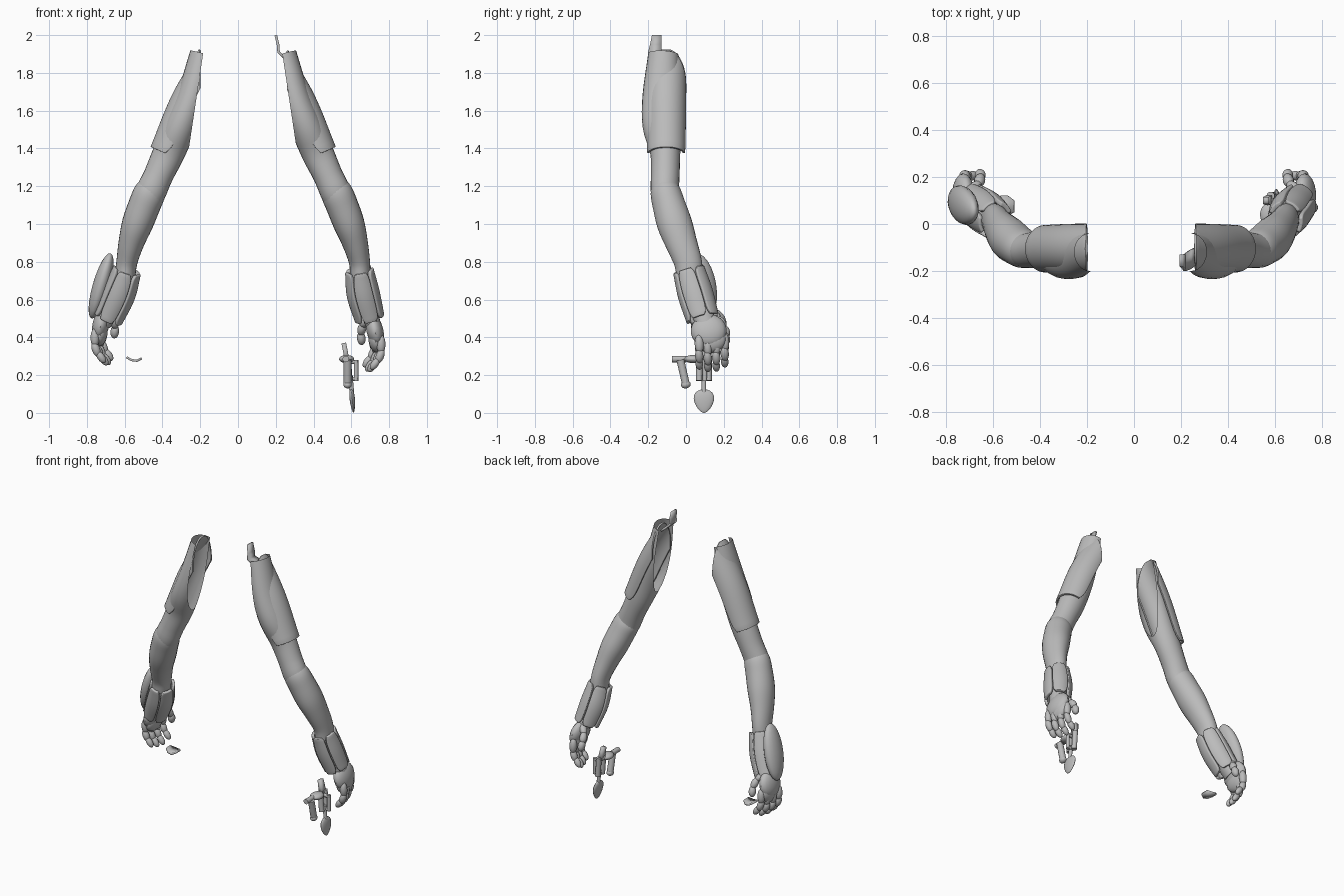
import bpy, bmesh, math, random
from mathutils import Vector

random.seed(4)
cube = bpy.data.objects.get("Cube")
if cube:
    bpy.data.objects.remove(cube, do_unlink=True)

grey = bpy.data.materials.new("plain grey")
grey.use_nodes = True
grey.diffuse_color = (0.5, 0.5, 0.5, 1)
grey.node_tree.nodes["Principled BSDF"].inputs["Base Color"].default_value = (0.5, 0.5, 0.5, 1)


def finish(name, bm, thick=0, bevel=0):
    """Turn a bmesh into a shaded object."""
    bmesh.ops.recalc_face_normals(bm, faces=bm.faces)
    mesh = bpy.data.meshes.new(name)
    bm.to_mesh(mesh)
    bm.free()
    mesh.materials.append(grey)
    ob = bpy.data.objects.new(name, mesh)
    bpy.context.collection.objects.link(ob)
    if thick:
        mod = ob.modifiers.new("thickness", "SOLIDIFY")
        mod.thickness, mod.offset = thick, 0
    if bevel:
        mod = ob.modifiers.new("soft edge", "BEVEL")
        mod.width, mod.segments = bevel, 3
    bpy.ops.object.select_all(action="DESELECT")
    ob.select_set(True)
    bpy.context.view_layer.objects.active = ob
    bpy.ops.object.shade_smooth_by_angle(angle=math.radians(40))
    return ob


def frame(d, side):
    """Axes across a direction: u points outward, v points back."""
    ref = Vector((0, 1, 0)) if abs(d.y) < 0.9 else Vector((1, 0, 0))
    v = (ref - d * ref.dot(d)).normalized()
    return d.cross(v) * side, v


def spline(rows, steps):
    """Smooth the rows with a Catmull-Rom curve."""
    rows = [Vector(r) for r in rows]
    ext = [2 * rows[0] - rows[1]] + rows + [2 * rows[-1] - rows[-2]]
    out = []
    for a, b, c, d in zip(ext, ext[1:], ext[2:], ext[3:]):
        for i in range(steps):
            t = i / steps
            out.append(0.5 * (2 * b + (c - a) * t + (2 * a - 5 * b + 4 * c - d) * t * t
                              + (3 * b - a - 3 * c + d) * t ** 3))
    return out + [rows[-1]]


def loft(name, rows, side=1, arc=None, thick=0, bevel=0, clip=None, cap=False,
         corner=0, steps=4, segs=24):
    """Sweep ellipses (x, y, z, outward radius, back radius); arc gives an open plate."""
    rows = spline(rows, steps)
    pts = [Vector(r[:3]) for r in rows]
    bm = bmesh.new()
    rings = []
    for i, r in enumerate(rows):
        d = (pts[min(i + 1, len(pts) - 1)] - pts[max(i - 1, 0)]).normalized()
        u, v = frame(d, side)
        mid, half = arc if arc else (0, 180)
        t = i / (len(rows) - 1)
        half *= 1 - corner * abs(2 * t - 1) ** 8
        n = segs + 1 if arc else segs
        angles = [math.radians(mid - half + 2 * half * k / segs) for k in range(n)]
        rings.append([bm.verts.new(pts[i] + u * r[3] * math.cos(a) + v * r[4] * math.sin(a))
                      for a in angles])
    for a, b in zip(rings, rings[1:]):
        for k in range(segs):
            j = (k + 1) % len(a)
            bm.faces.new((a[k], a[j], b[j], b[k]))
    if cap:
        bm.faces.new(rings[0])
        bm.faces.new(rings[-1])
    if clip:
        bmesh.ops.bisect_plane(bm, geom=bm.verts[:] + bm.edges[:] + bm.faces[:],
                               plane_co=clip[0], plane_no=clip[1], clear_inner=True)
    return finish(name, bm, thick, bevel)


def ellipsoid(name, a, b, ru, rv, side=1, taper=0):
    """Ellipsoid reaching from a to b, optionally narrower toward b."""
    a, b = Vector(a), Vector(b)
    d = (b - a).normalized()
    u, v = frame(d, side)
    bm = bmesh.new()
    bmesh.ops.create_uvsphere(bm, u_segments=18, v_segments=12, radius=1)
    for vert in bm.verts:
        x, y, z = vert.co
        k = 1 - taper * z
        vert.co = (a + b) / 2 + u * x * ru * k + v * y * rv * k + d * z * (b - a).length / 2
    return finish(name, bm)


def rod(name, a, b, r):
    return loft(name, [(*a, r, r), (*b, r, r)], cap=True, steps=1, segs=14)


def strip(name, rows, thick):
    """Thin bent scrap from rows of (x, z, front y, back y)."""
    bm = bmesh.new()
    pairs = [[bm.verts.new((x, y, z)) for y in (y0, y1)] for x, z, y0, y1 in rows]
    for p, q in zip(pairs, pairs[1:]):
        bm.faces.new((p[0], p[1], q[1], q[0]))
    return finish(name, bm, thick)


def place(rows, side):
    """Carry left arm rows to a side; the right upper arm sits closer in."""
    if side > 0:
        return rows
    return [(-(r[0] - 0.055 * min(1, max(0, (r[2] - 0.45) / 0.3))), *r[1:]) for r in rows]


upper_arm = [(.24, -.12, 1.9, .07, .08), (.30, -.13, 1.68, .078, .1), (.36, -.13, 1.52, .085, .1),
             (.42, -.11, 1.38, .085, .08), (.475, -.11, 1.26, .078, .076),
             (.52, -.11, 1.16, .08, .075), (.555, -.08, 1.06, .06, .07)]
forearm = [(.485, -.115, 1.235, .02, .03), (.495, -.112, 1.215, .06, .06),
           (.52, -.108, 1.17, .083, .08), (.55, -.09, 1.1, .085, .087),
           (.588, -.06, 1.0, .082, .093), (.62, -.025, .9, .068, .084),
           (.643, .01, .8, .056, .074), (.648, .02, .72, .054, .07)]
wrist = [(.645, .015, .78, .045, .055), (.67, .06, .62, .055, .06), (.715, .105, .47, .04, .055)]
bracer = [(.642, .015, .755, .066, .075), (.663, .05, .63, .078, .084), (.697, .088, .5, .07, .078)]
armour = [(.18, -.105, 1.88, .088, .1), (.31, -.105, 1.64, .098, .1), (.43, -.105, 1.37, .09, .095)]

for side, word in ((1, "left"), (-1, "right")):
    # arm with an open slanted armhole
    co, no = ((.25, 0, 1.8), (.4, 0, .06)) if side > 0 else ((-.2, 0, 1.8), (-.4, 0, .06))
    loft(word + "_upper_arm", place(upper_arm, side), side, clip=(co, no))
    loft(word + "_forearm", place(forearm, side), side, cap=True)
    loft(word + "_wrist", place(wrist, side), side, cap=True)
    # upper arm plate, trimmed near the shoulder
    loft(word + "_upper_arm_plate", place(armour, side), side, (0, 98), .012, .003,
         ((.26 * side if side > 0 else -.2, 0, 0), (side, 0, 0)), corner=.15, steps=8)
    # ring of bracer plates
    for k in range(5):
        loft(f"{word}_bracer_plate_{k + 1}", place(bracer, side), side, (-15 + 72 * k, 34),
             .02, .006, corner=.3, steps=6, segs=10)

    # hand
    dz = 0 if side > 0 else .035

    def h(x, y, z):
        return (x * side, y, z + dz)
    ellipsoid(word + "_hand_cuff", h(.705, .105, .52), h(.745, .135, .35), .045, .095, side)
    ellipsoid(word + "_palm", h(.72, .12, .46), h(.735, .14, .32), .038, .085, side)
    for f in range(4):
        y, dx = .068 + .045 * f, -.013 * f
        drop = (0, -.012, -.01, .012)[f]
        joints = [(.752, .4), (.762, .325), (.742, .275), (.708, .242)]
        for j in range(3):
            (x0, z0), (x1, z1) = joints[j], joints[j + 1]
            r = .024 - .002 * j
            ellipsoid(f"{word}_finger_{f + 1}_joint_{j + 1}", h(x0 + dx + .004, y, z0 + drop + .015),
                      h(x1 + dx - .004, y + .004, z1 + drop - .012), r, r, side)
    thumb = [h(.70, .13, .5), h(.66, .17, .465), h(.65, .2, .42), h(.655, .215, .37)]
    for j in range(3):
        a, b = Vector(thumb[j]), Vector(thumb[j + 1])
        ellipsoid(f"{word}_thumb_joint_{j + 1}", a - (b - a) * .2, b + (b - a) * .2, .023, .025, side)

# right arm domed shield and loose dish
ellipsoid("right_bracer_shield", (-.675, .05, .845), (-.775, .11, .5), .045, .08, -1)
strip("loose_dish", [(-.59, .295, .06, .1), (-.565, .28, .04, .12), (-.535, .276, .035, .12),
                     (-.51, .288, .05, .1)], .012)

# torn scrap above the left shoulder
strip("torn_scrap", [(.2, 2, -.18, -.13), (.212, 1.95, -.19, -.13), (.215, 1.91, -.2, -.13),
                     (.24, 1.885, -.19, -.11), (.262, 1.865, -.17, -.1)], .014)

# hanging tool beside the left hand
rod("tool_cross_bar", (.57, -.075, .285), (.57, .0, .285), .017)
rod("tool_handle", (.58, -.03, .28), (.58, .0, .15), .021)
ellipsoid("tool_handle_foot", (.58, -.005, .17), (.58, .003, .13), .022, .026)
ellipsoid("tool_clamp", (.535, .04, .285), (.615, .04, .285), .022, .05)
for y in (.07, .12):
    rod("tool_post", (.58, y, .3), (.59, y, .17), .017)
rod("tool_side_bar", (.625, .1, .28), (.625, .1, .17), .012)
for z in (.18, .27):
    rod("tool_bridge", (.58, .1, z), (.632, .1, z), .011)
rod("tool_shaft", (.595, .095, .2), (.603, .095, .1), .012)
strip("tool_fin", [(.56, .37, .085, .115), (.57, .32, .08, .12), (.575, .28, .08, .12)], .025)
ellipsoid("tool_leaf", (.6, .095, .125), (.612, .095, 0), .014, .052, taper=.3)
